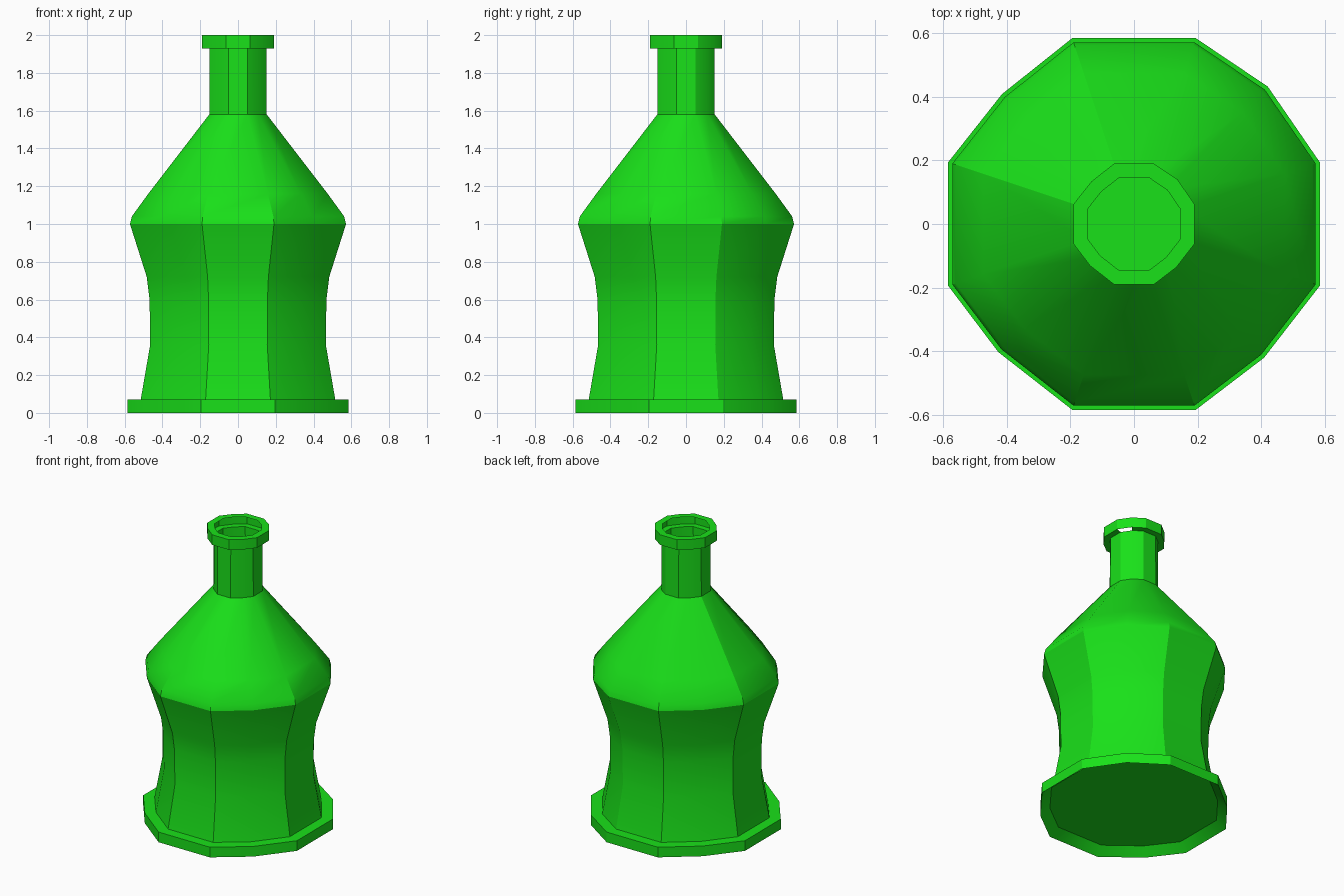
import bpy, bmesh, math

if "Cube" in bpy.data.objects:
    bpy.data.objects.remove(bpy.data.objects["Cube"])

# Twelve-sided cross-section with wide front, back and side faces (unit half-width)
SECTION = [(1, -.333), (1, .333), (.72, .74), (.333, 1), (-.333, 1), (-.71, .70),
           (-1, .333), (-1, -.333), (-.73, -.69), (-.333, -1), (.333, -1), (.70, -.72)]

# Half-width and height, from recessed floor up to the lip of the mouth
PROFILE = [(.525, .05), (.585, 0), (.585, .07), (.515, .07), (.465, .36), (.468, .60),
           (.483, .72), (.572, 1.0), (.562, 1.04), (.475, 1.16), (.152, 1.58),
           (.150, 1.93), (.190, 1.93), (.190, 2.0), (.145, 2.0)]

bm = bmesh.new()
rings = [[bm.verts.new((x * r, y * r, z)) for x, y in SECTION] for r, z in PROFILE]

# Walls, leaving the one open gap under the rim
n = len(SECTION)
for level, (low, high) in enumerate(zip(rings, rings[1:])):
    for i in range(n):
        if level == 11 and i == 1:
            continue
        j = (i + 1) % n
        bm.faces.new((low[i], low[j], high[j], high[i]))

# Floor
bm.faces.new(rings[0][::-1])

mesh = bpy.data.meshes.new("bottle")
bm.to_mesh(mesh)
bm.free()
bottle = bpy.data.objects.new("bottle", mesh)
bpy.context.collection.objects.link(bottle)

# Green glass colour
green = bpy.data.materials.new("green")
green.diffuse_color = (.01, .75, .01, 1)
green.use_nodes = True
green.node_tree.nodes["Principled BSDF"].inputs["Base Color"].default_value = green.diffuse_color
mesh.materials.append(green)

# Smooth shading with sharp corners
bpy.context.view_layer.objects.active = bottle
bottle.select_set(True)
bpy.ops.object.shade_smooth_by_angle(angle=math.radians(30))
